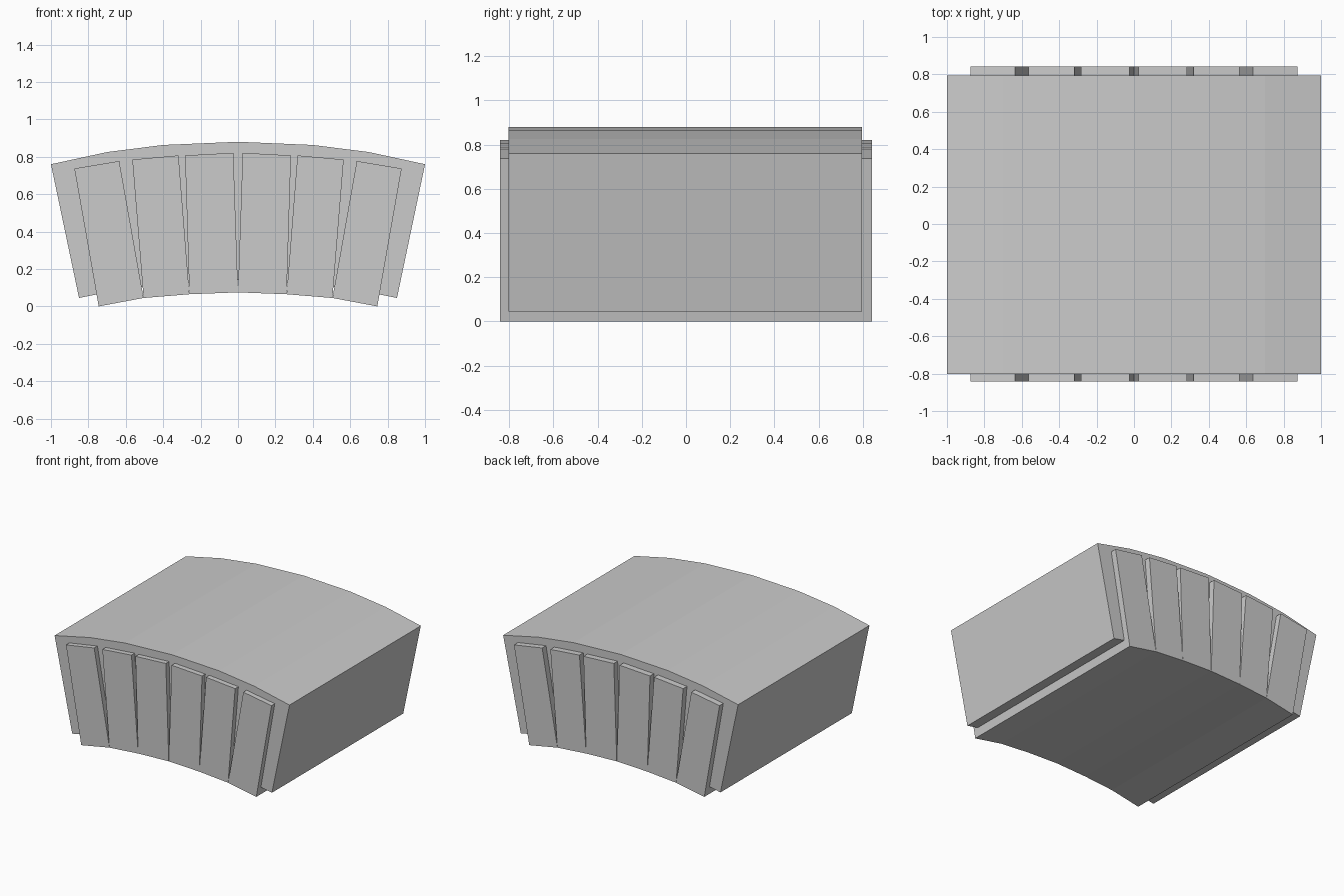
import bpy
import bmesh

cube = bpy.data.objects.get("Cube")
if cube:
    bpy.data.objects.remove(cube, do_unlink=True)

stone_grey = bpy.data.materials.new("stone grey")
grey = (0.6, 0.6, 0.6, 1)
stone_grey.use_nodes = True
stone_grey.diffuse_color = grey
stone_grey.node_tree.nodes["Principled BSDF"].inputs["Base Color"].default_value = grey


def extrude_profile(name, outline, front, back):
    """Extrude an x-z outline along y into a closed solid."""
    bm = bmesh.new()
    face = bm.faces.new([bm.verts.new((x, front, z)) for x, z in outline])
    moved = bmesh.ops.extrude_face_region(bm, geom=[face])["geom"]
    verts = [v for v in moved if isinstance(v, bmesh.types.BMVert)]
    bmesh.ops.translate(bm, verts=verts, vec=(0, back - front, 0))
    bmesh.ops.recalc_face_normals(bm, faces=bm.faces[:])
    mesh = bpy.data.meshes.new(name)
    bm.to_mesh(mesh)
    bm.free()
    mesh.materials.append(stone_grey)
    obj = bpy.data.objects.new(name, mesh)
    bpy.context.collection.objects.link(obj)


def mirrored(half):
    """Complete an arc given from its centre point outward."""
    return [(-x, z) for x, z in reversed(half[1:])] + half


# Curved main block with tapering ends
outer_arc = mirrored([(0, 0.885), (0.4, 0.868), (0.7, 0.83), (1, 0.765)])
inner_arc = mirrored([(0, 0.145), (0.34, 0.13), (0.6, 0.1), (0.85, 0.05)])
extrude_profile("arch_block", outer_arc + inner_arc[::-1], -0.802, 0.795)

# Wedge stones running through the arch: bottom pair, then top pair
stones = {
    "inner": [(0, 0.08), (0.26, 0.07), (0.283, 0.812), (0.025, 0.826)],
    "middle": [(0.26, 0.07), (0.505, 0.05), (0.565, 0.79), (0.318, 0.812)],
    "outer": [(0.505, 0.05), (0.745, 0.005), (0.875, 0.742), (0.635, 0.782)],
}
for place, outline in stones.items():
    for side, sign in (("left", 1), ("right", -1)):
        points = [(sign * x, z) for x, z in outline]
        extrude_profile(f"{place}_wedge_stone_{side}", points, -0.842, 0.842)

# Settle the model on the ground
for obj in bpy.context.collection.objects:
    if obj.name.startswith(("arch_block", "inner_", "middle_", "outer_")):
        obj.location.z = -0.005
